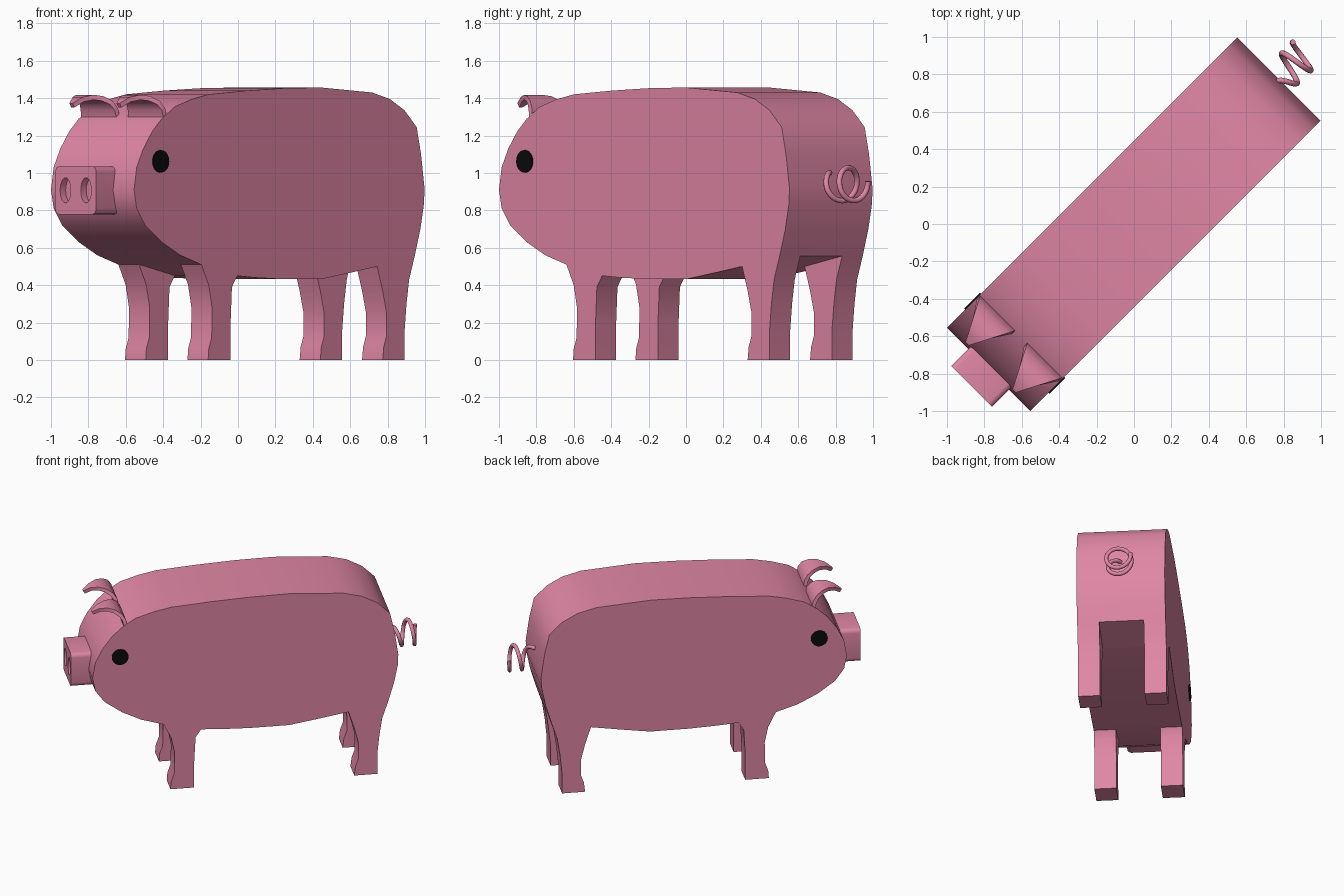
import bpy, bmesh, math
from mathutils import Matrix

if "Cube" in bpy.data.objects:
    bpy.data.objects.remove(bpy.data.objects["Cube"])

TURN = Matrix.Rotation(math.radians(45), 4, 'Z')   # animal stands diagonally
HALF = 0.314                                       # half body width


def material(name, rgb):
    m = bpy.data.materials.new(name)
    m.diffuse_color = (*rgb, 1)
    m.use_nodes = True
    m.node_tree.nodes["Principled BSDF"].inputs["Base Color"].default_value = m.diffuse_color
    return m


PINK = material("pink", (0.74, 0.24, 0.37))
BLACK = material("black", (0.003, 0.003, 0.003))


def finish(name, bm, mat):
    """Local x runs snout to tail; turn into place and make the object."""
    bmesh.ops.recalc_face_normals(bm, faces=bm.faces)
    bm.transform(TURN)
    me = bpy.data.meshes.new(name)
    bm.to_mesh(me)
    bm.free()
    ob = bpy.data.objects.new(name, me)
    bpy.context.collection.objects.link(ob)
    me.materials.append(mat)
    return ob


def prism(name, points, offset, mat=PINK):
    """Extrude a closed loop of 3D points by an offset vector."""
    bm = bmesh.new()
    face = bm.faces.new([bm.verts.new(p) for p in points])
    new = bmesh.ops.extrude_face_region(bm, geom=[face], use_keep_orig=True)["geom"]
    bmesh.ops.translate(bm, vec=offset, verts=[v for v in new if isinstance(v, bmesh.types.BMVert)])
    return finish(name, bm, mat)


def cut(ob, cutters):
    """Subtract the cutters, apply, and remove them."""
    for c in cutters:
        c.hide_render = True
        mod = ob.modifiers.new("cut", 'BOOLEAN')
        mod.operation, mod.solver, mod.object = 'DIFFERENCE', 'EXACT', c
    dg = bpy.context.evaluated_depsgraph_get()
    me = bpy.data.meshes.new_from_object(ob.evaluated_get(dg))
    ob.modifiers.clear()
    ob.data = me
    for c in cutters:
        bpy.data.objects.remove(c)


def smooth(ob, angle=35):
    bpy.ops.object.select_all(action='DESELECT')
    ob.select_set(True)
    bpy.context.view_layer.objects.active = ob
    bpy.ops.object.shade_smooth_by_angle(angle=math.radians(angle))


# Body and legs: side silhouette (x, z) extruded across the width
outline = [
    (-1.10, .91), (-1.08, 1.03), (-1.03, 1.13), (-.96, 1.225), (-.89, 1.29), (-.79, 1.355),
    (-.66, 1.395), (-.535, 1.42), (-.25, 1.44), (.03, 1.453), (.31, 1.457), (.70, 1.43),
    (.835, 1.395), (.945, 1.335), (1.037, 1.245), (1.07, 1.1), (1.096, .92), (1.093, .84),
    (1.065, .7), (1.022, .555), (.98, .43), (.96, .3), (.945, .15), (.945, 0),
    (.78, 0), (.788, .07), (.81, .13), (.81, .25), (.78, .37), (.738, .5),
    (.526, .465), (.314, .432), (.03, .432), (-.18, .44), (-.32, .45), (-.36, .39),
    (-.37, .2), (-.37, 0), (-.54, 0), (-.535, .06), (-.513, .12), (-.51, .28),
    (-.535, .4), (-.59, .51), (-.75, .56), (-.89, .63), (-1.015, .72), (-1.08, .81)]
body = prism("body_and_legs", [(x, -HALF, z) for x, z in outline], (0, 2 * HALF, 0))

# Gaps between left and right legs
gap = 0.158
gaps = []
for (xa, za), (xb, zb) in [((-.6, .513), (-.31, .449)), ((.73, .498), (1.06, .563))]:
    loop = [(xa, -.1), (xa, za), (xb, zb), (xb, -.1)]
    gaps.append(prism("gap_cutter", [(x, -gap, z) for x, z in loop], (0, 2 * gap, 0)))
cut(body, gaps)
smooth(body)

# Snout: rounded box with two nostril recesses
SZ, SW, SH, R = 0.907, 0.155, 0.128, 0.03
loop = []
for i, (sy, sz) in enumerate([(1, 1), (-1, 1), (-1, -1), (1, -1)]):
    for k in range(5):
        a = math.radians(90 * i + 22.5 * k)
        loop.append((-1.227, sy * (SW - R) + R * math.cos(a), SZ + sz * (SH - R) + R * math.sin(a)))
snout = prism("snout", loop, (.19, 0, 0))


def oval(x, y, z, rx, ry, rz, n=24):
    """Oval loop; either rx or ry is zero."""
    return [(x + rx * math.cos(t), y + ry * math.cos(t), z + rz * math.sin(t))
            for t in (2 * math.pi * i / n for i in range(n))]


cut(snout, [prism("nostril_cutter", oval(-1.26, s * .078, SZ, 0, .04, .067), (.075, 0, 0))
            for s in (-1, 1)])
smooth(snout)

# Eyes: thin discs on the flat sides
for side, name in ((-1, "right_eye"), (1, "left_eye")):
    prism(name, oval(-.902, side * (HALF - .001), 1.062, .06, 0, .06), (0, side * .0095, 0), BLACK)

# Ears: tapering flaps that rise from the head and curl forward
curl = [(-.85, 1.30), (-.858, 1.345), (-.885, 1.385), (-.93, 1.41), (-.98, 1.418),
        (-1.035, 1.405), (-1.085, 1.372)]
for side, name in ((-1, "right_ear"), (1, "left_ear")):
    bm = bmesh.new()
    rows = []
    for x, z in curl:
        w = .012 + .121 * (x + 1.085) / .235
        rows.append([bm.verts.new((x, side * .178 + e * w, z)) for e in (-1, 1)])
    for a, b in zip(rows, rows[1:]):
        bm.faces.new((a[0], a[1], b[1], b[0]))
    bmesh.ops.recalc_face_normals(bm, faces=bm.faces)
    bmesh.ops.solidify(bm, geom=bm.faces[:], thickness=.026)
    smooth(finish(name, bm, PINK))

# Tail: curly tube
cu = bpy.data.curves.new("tail", 'CURVE')
cu.dimensions = '3D'
cu.bevel_depth, cu.bevel_resolution, cu.use_fill_caps = .015, 2, True
N = 60
sp = cu.splines.new('POLY')
sp.points.add(N)
for i in range(N + 1):
    t = i / N
    a = math.radians(90 - 640 * t)
    r = .06 + .028 * min(1, t * 6)
    sp.points[i].co = (1.08 + .208 * t ** .6, -r * math.cos(a), .94 + r * math.sin(a), 1)
cu.materials.append(PINK)
curve_ob = bpy.data.objects.new("tail_path", cu)
bpy.context.collection.objects.link(curve_ob)
dg = bpy.context.evaluated_depsgraph_get()
me = bpy.data.meshes.new_from_object(curve_ob.evaluated_get(dg))
bpy.data.objects.remove(curve_ob)
me.transform(TURN)
tail = bpy.data.objects.new("tail", me)
bpy.context.collection.objects.link(tail)
smooth(tail, 50)
